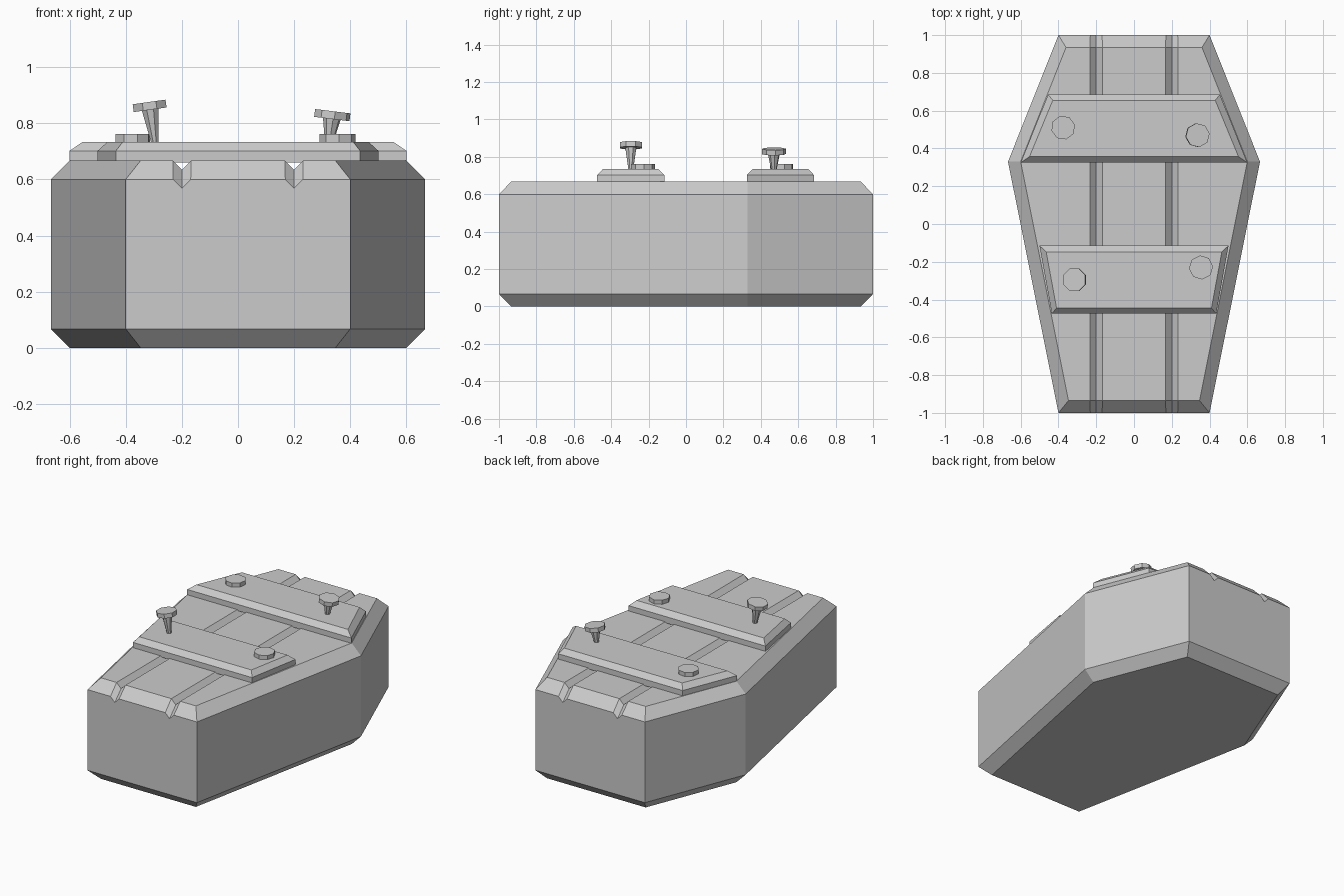
import bpy, bmesh
from math import radians
from mathutils import Matrix, Vector

if "Cube" in bpy.data.objects:
    bpy.data.objects.remove(bpy.data.objects["Cube"])


def make_object(name, bm):
    bmesh.ops.recalc_face_normals(bm, faces=bm.faces)
    mesh = bpy.data.meshes.new(name)
    bm.to_mesh(mesh)
    bm.free()
    obj = bpy.data.objects.new(name, mesh)
    bpy.context.collection.objects.link(obj)
    return obj


def loft(bm, rings):
    """Skin closed rings of equal length and cap both ends."""
    rows = [[bm.verts.new(p) for p in ring] for ring in rings]
    n = len(rows[0])
    for a, b in zip(rows, rows[1:]):
        for i in range(n):
            j = (i + 1) % n
            bm.faces.new((a[i], a[j], b[j], b[i]))
    bm.faces.new(rows[0])
    bm.faces.new(rows[-1])


def mirrored_ring(half, z):
    """Half outline of (x, y) points mirrored across x = 0."""
    return [(x, y, z) for x, y in half] + [(-x, y, z) for x, y in reversed(half)]


# Coffin body with chamfered top and bottom rims
outer = [(0.4, -1), (0.667, 0.33), (0.4, 1)]
inner = [(0.347, -0.935), (0.6, 0.33), (0.36, 0.935)]
bm = bmesh.new()
loft(bm, [mirrored_ring(inner, 0), mirrored_ring(outer, 0.067),
          mirrored_ring(outer, 0.6), mirrored_ring(inner, 0.667)])
body = make_object("coffin_body", bm)

# V grooves between the lid boards, following the end chamfers
bm = bmesh.new()
path = [(-1.065, 0.535), (-0.935, 0.667), (0.935, 0.667), (1.065, 0.535)]
for x in (-0.2, 0.2):
    loft(bm, [[(x - 0.066, y, z + 0.034), (x, y, z - 0.033), (x + 0.066, y, z + 0.034)]
              for y, z in path])
cutter = make_object("groove_cutter", bm)
cutter.hide_render = True
cutter.hide_set(True)
grooves = body.modifiers.new("grooves", "BOOLEAN")
grooves.operation = "DIFFERENCE"
grooves.solver = "EXACT"
grooves.object = cutter

# Two cross planks with chamfered top edges
planks = {
    "upper_plank": ([(0.6, 0.325), (0.455, 0.685)], [(0.553, 0.357), (0.43, 0.655)]),
    "lower_plank": ([(0.435, -0.475), (0.5, -0.115)], [(0.41, -0.445), (0.465, -0.147)]),
}
for name, (base, top) in planks.items():
    bm = bmesh.new()
    loft(bm, [mirrored_ring(base, 0.66), mirrored_ring(base, 0.702), mirrored_ring(top, 0.734)])
    make_object(name, bm)


# Eight-sided nails: head centre, lean about y, spin about own axis
def nail(name, head, lean, spin, spike):
    rot = Matrix.Rotation(radians(lean), 4, "Y") @ Matrix.Rotation(radians(spin), 4, "Z")
    place = Matrix.Translation(Vector(head)) @ rot
    bm = bmesh.new()
    bmesh.ops.create_cone(bm, cap_ends=True, segments=8, radius1=0.064, radius2=0.064,
                          depth=0.028, matrix=place)
    if spike:
        bmesh.ops.create_cone(bm, cap_ends=True, segments=8, radius1=0.012, radius2=0.032,
                              depth=spike,
                              matrix=place @ Matrix.Translation((0, 0, -spike / 2 - 0.013)))
    make_object(name, bm)


nail("upper_left_nail", (-0.375, 0.51, 0.747), 0, 15, 0)
nail("lower_right_nail", (0.355, -0.23, 0.747), 0, 5, 0)
nail("lower_left_nail", (-0.315, -0.295, 0.862), -8, 22.5, 0.13)
nail("upper_right_nail", (0.336, 0.47, 0.829), 7, 8, 0.1)
